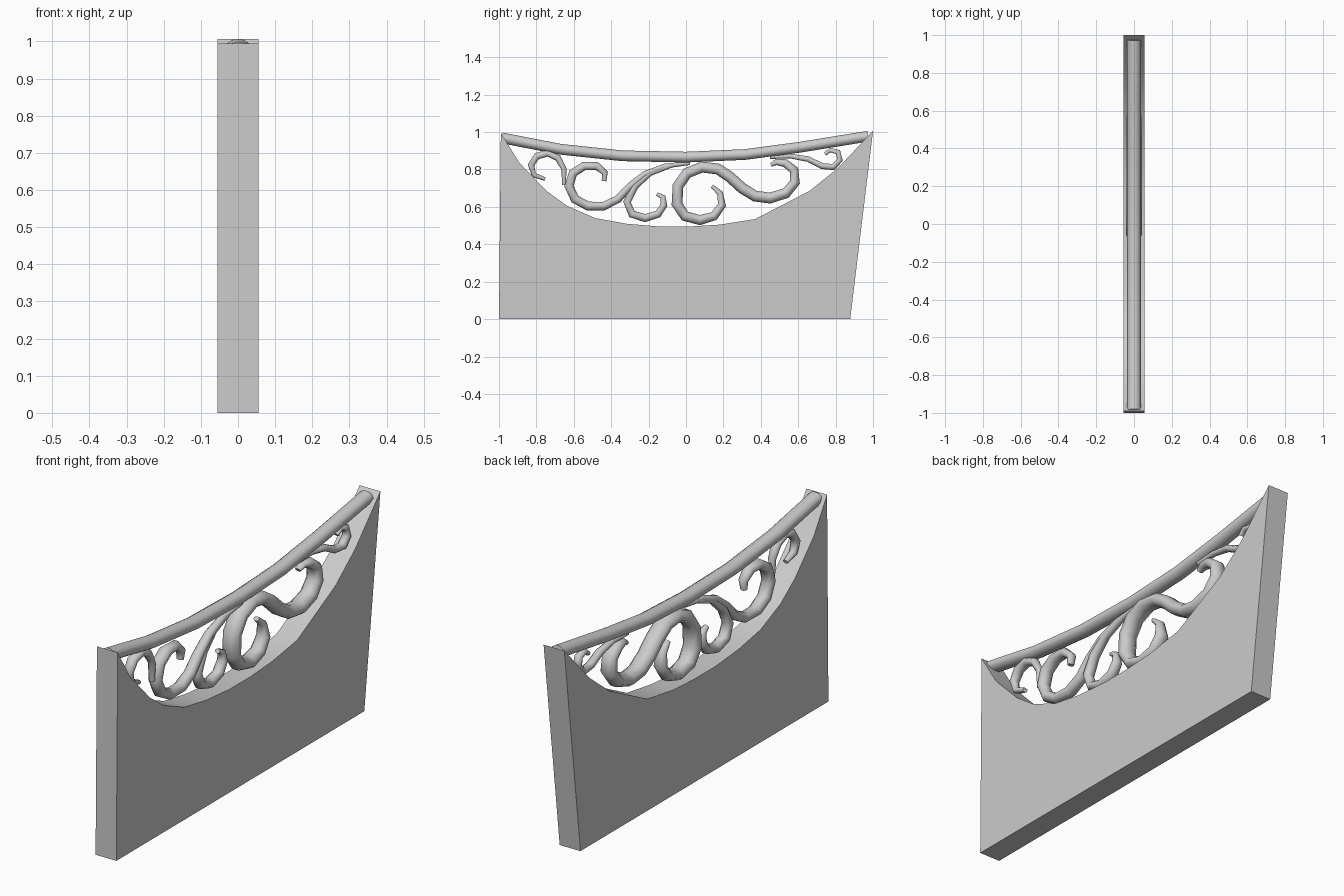
import bpy, bmesh
from math import cos, sin, pi
from mathutils import Vector

if "Cube" in bpy.data.objects:
    bpy.data.objects.remove(bpy.data.objects["Cube"])

S = 187.0


def finish(bm, name, angle):
    bmesh.ops.recalc_face_normals(bm, faces=bm.faces)
    me = bpy.data.meshes.new(name)
    bm.to_mesh(me)
    bm.free()
    ob = bpy.data.objects.new(name, me)
    bpy.context.collection.objects.link(ob)
    bpy.ops.object.select_all(action='DESELECT')
    ob.select_set(True)
    bpy.context.view_layer.objects.active = ob
    bpy.ops.object.shade_smooth_by_angle(angle=angle)
    return ob


def tube(name, pts, depth=1.0, sides=8):
    """Sweep an oval ring along (y, z, radius) points in the x = 0 plane."""
    bm = bmesh.new()
    rings = []
    for i, (y, z, r) in enumerate(pts):
        a, b = pts[max(i - 1, 0)], pts[min(i + 1, len(pts) - 1)]
        t = Vector((b[0] - a[0], b[1] - a[1])).normalized()
        ring = []
        for k in range(sides):
            w = 2 * pi * (k + 0.5) / sides
            ring.append(bm.verts.new((r * depth * sin(w),
                                      y - t.y * r * cos(w), z + t.x * r * cos(w))))
        rings.append(ring)
    for p, q in zip(rings, rings[1:]):
        for k in range(sides):
            n = (k + 1) % sides
            bm.faces.new((p[k], p[n], q[n], q[k]))
    bm.faces.new(rings[0])
    bm.faces.new(rings[-1])
    return finish(bm, name, 1.0)


def scroll(name, pts, radii, depth):
    """Points on a 187-per-unit drawing grid; radii are spread along the path."""
    out = []
    for i, (u, v) in enumerate(pts):
        f = i / (len(pts) - 1) * (len(radii) - 1)
        j = min(int(f), len(radii) - 2)
        r = radii[j] + (radii[j + 1] - radii[j]) * (f - j)
        out.append(((u - 686) / S, (320 - v) / S, r / S))
    tube(name, out, depth)


# Solid panel with scooped top
outline = [(-1, 0.005), (0.878, 0.005), (1.0, 1.012), (0.81, 0.81), (0.66, 0.69),
           (0.37, 0.54), (0.18, 0.51), (0.02, 0.5), (-0.14, 0.5), (-0.32, 0.515),
           (-0.485, 0.545), (-0.635, 0.61), (-0.745, 0.69), (-0.89, 0.84), (-0.99, 1.0)]
bm = bmesh.new()
face = bm.faces.new([bm.verts.new((-0.055, y, z - 0.005)) for y, z in outline])
ext = bmesh.ops.extrude_face_region(bm, geom=[face])
bmesh.ops.translate(bm, vec=(0.11, 0, 0),
                    verts=[v for v in ext['geom'] if isinstance(v, bmesh.types.BMVert)])
finish(bm, "panel", 0.6)

# Sagging top rail
rail = [(-0.985, 0.969), (-0.67, 0.908), (-0.34, 0.873), (0, 0.866),
        (0.315, 0.88), (0.61, 0.919), (0.975, 0.978)]
tube("top_rail", [(y, z, 0.03) for y, z in rail], 1.2, 10)

# Scrollwork
scroll("large_scroll",
       [(712, 187), (720, 194), (722, 206), (714, 217), (700, 221), (685, 217),
        (677, 205), (678, 187), (687, 174), (702, 168), (718, 170), (730, 178),
        (742, 189), (755, 197), (770, 199), (786, 194), (795, 183), (794, 171),
        (785, 164), (776, 163), (771, 166)],
       [2, 4.5, 5.5, 6, 6, 6, 6, 6, 5.5, 4.5, 2], 1.4)
scroll("left_scroll",
       [(690, 164), (665, 167), (645, 175), (630, 187), (618, 200), (604, 207),
        (588, 207), (575, 200), (569, 187), (573, 174), (584, 167), (597, 167),
        (605, 174), (604, 182)],
       [2, 3.5, 4.5, 5, 5, 4.5, 2.5], 1.25)
scroll("centre_scroll",
       [(672, 166), (650, 174), (635, 187), (627, 203), (632, 215), (645, 219),
        (658, 215), (664, 206), (663, 198), (657, 195)],
       [2.5, 4, 4.5, 4, 2], 1.25)
scroll("far_left_scroll",
       [(564, 186), (564, 170), (558, 159), (548, 154), (537, 157), (531, 166),
        (534, 176), (545, 180)],
       [2, 3.5, 4, 3.5, 2], 1.25)
scroll("far_right_scroll",
       [(770, 158), (790, 157), (808, 160), (822, 167), (833, 168), (840, 161),
        (838, 153), (830, 151), (825, 155)],
       [2, 3, 3.5, 3, 2], 1.25)
